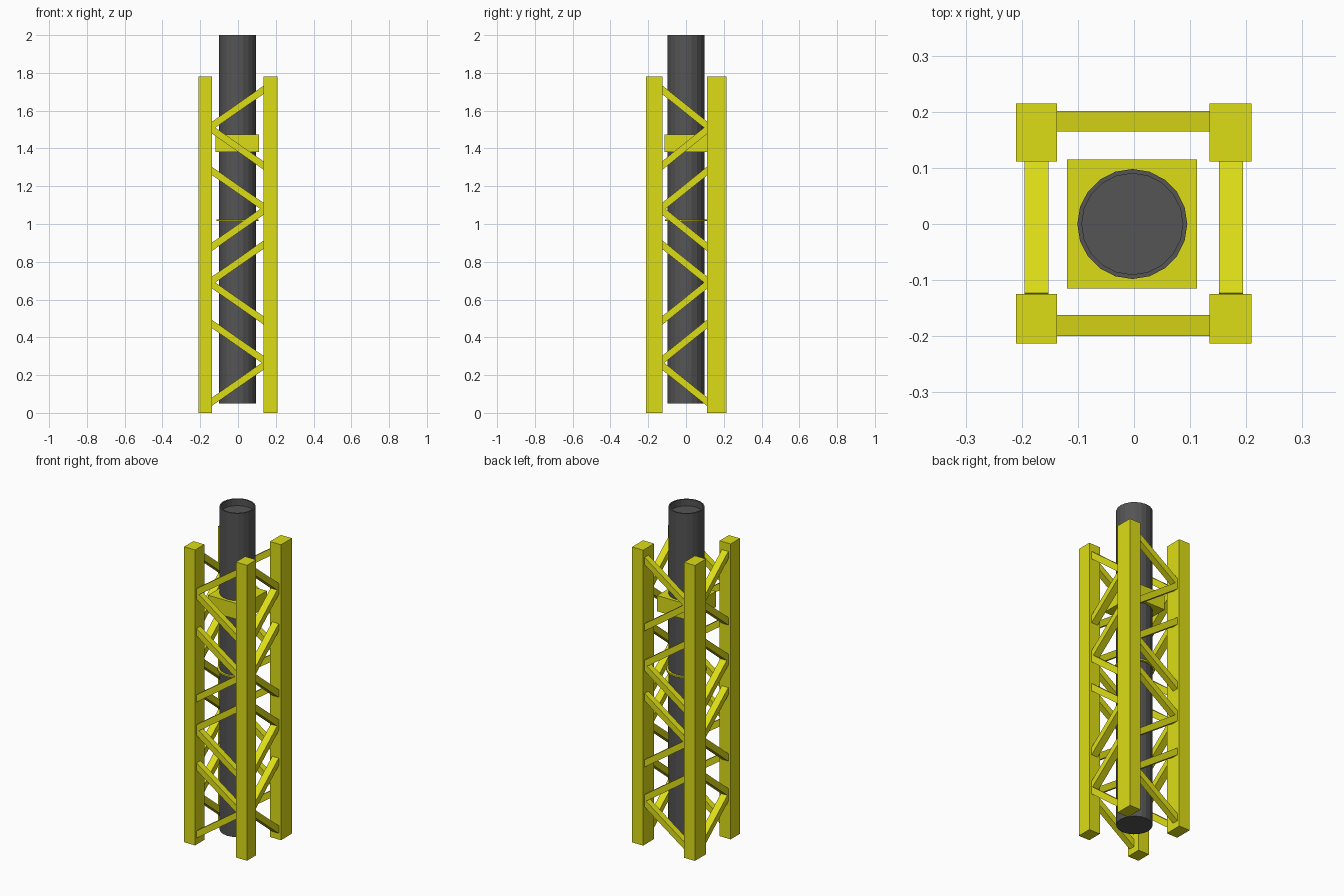
import bpy, bmesh, math
from mathutils import Vector, Matrix

if "Cube" in bpy.data.objects:
    bpy.data.objects.remove(bpy.data.objects["Cube"])


def material(name, rgb):
    m = bpy.data.materials.new(name)
    m.diffuse_color = (*rgb, 1)
    m.use_nodes = True
    m.node_tree.nodes["Principled BSDF"].inputs["Base Color"].default_value = m.diffuse_color
    return m


YELLOW = material("yellow_paint", (0.72, 0.72, 0.008))
GREY = material("dark_steel", (0.09, 0.09, 0.09))


def finish(name, bm, mat):
    bmesh.ops.recalc_face_normals(bm, faces=bm.faces)
    me = bpy.data.meshes.new(name)
    bm.to_mesh(me)
    bm.free()
    me.materials.append(mat)
    ob = bpy.data.objects.new(name, me)
    bpy.context.collection.objects.link(ob)
    return ob


def box(name, lo, hi):
    lo, hi = Vector(lo), Vector(hi)
    bm = bmesh.new()
    size = hi - lo
    bmesh.ops.create_cube(bm, size=1, matrix=Matrix.Translation((lo + hi) / 2) @ Matrix.Diagonal((*size, 1)))
    return finish(name, bm, YELLOW)


def lathe(name, profile, mat, sides=20, cx=-0.003):
    bm = bmesh.new()
    rings = []
    for r, z in profile:
        rings.append([bm.verts.new((cx + r * math.cos(2 * math.pi * i / sides),
                                    r * math.sin(2 * math.pi * i / sides), z)) for i in range(sides)])
    for a, b in zip(rings, rings[1:]):
        for i in range(sides):
            j = (i + 1) % sides
            bm.faces.new((a[i], a[j], b[j], b[i]))
    bm.faces.new(rings[0])
    bm.faces.new(rings[-1])
    return finish(name, bm, mat)


def brace(name, a, b, side, width, height=0.036, extra=0.012):
    # slanted bar from a to b; side is the horizontal thickness axis
    a, b, side = Vector(a), Vector(b), Vector(side)
    d = (b - a).normalized()
    up = d.cross(side)
    rot = Matrix((d, side, up)).transposed().to_4x4()
    bm = bmesh.new()
    size = Matrix.Diagonal(((b - a).length + 2 * extra, width, height, 1))
    bmesh.ops.create_cube(bm, size=1, matrix=Matrix.Translation((a + b) / 2) @ rot @ size)
    return finish(name, bm, YELLOW)


# corner posts
for side, x0, x1 in (("left", -0.21, -0.137), ("right", 0.135, 0.209)):
    box(f"front_{side}_post", (x0, -0.213, 0), (x1, -0.125, 1.78))
    box(f"back_{side}_post", (x0, 0.111, 0), (x1, 0.215, 1.78))

# lattice braces: (height at front-right corner side, height at the other side)
levels = [(0.25, 0.06), (0.28, 0.47), (0.49, 0.68), (0.89, 0.70),
          (1.07, 0.88), (1.09, 1.28), (1.31, 1.50), (1.71, 1.52)]
for n, (zh, zl) in enumerate(levels, 1):
    for name, y in (("front", -0.181), ("back", 0.183)):
        brace(f"{name}_brace_{n}", (-0.137, y, zl), (0.135, y, zh), (0, 1, 0), 0.037)
    for name, x in (("left", -0.174), ("right", 0.173)):
        brace(f"{name}_brace_{n}", (x, -0.125, zh), (x, 0.111, zl), (1, 0, 0), 0.043)

# central pipe with recessed top
lathe("central_pipe", [(0.098, 0.05), (0.098, 2.0), (0.09, 2.0), (0.09, 1.96)], GREY)

# square collar and thin guide ring around the pipe
box("square_collar", (-0.119, -0.115, 1.38), (0.112, 0.115, 1.475))
lathe("guide_ring", [(0.111, 1.015), (0.111, 1.024)], YELLOW)
